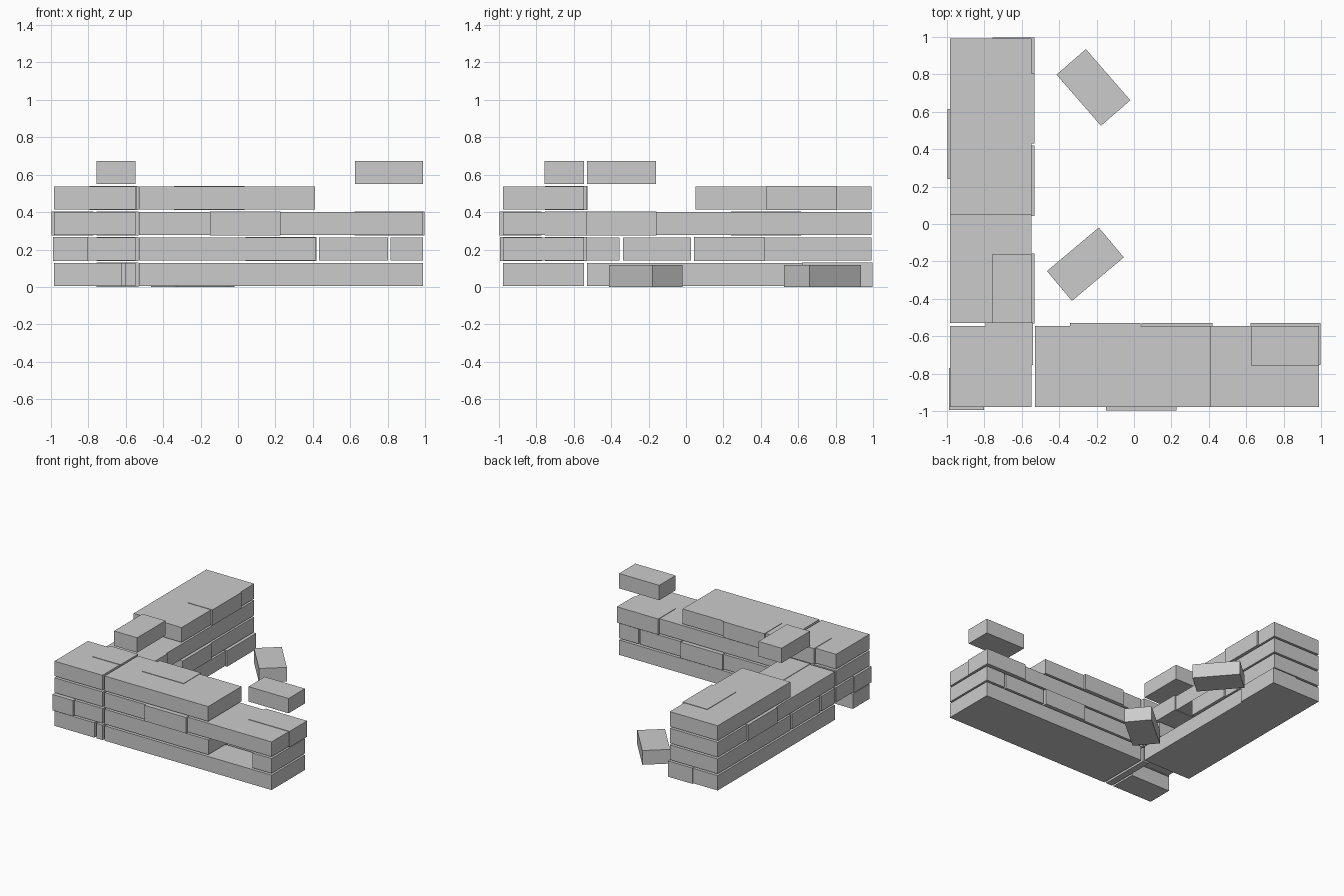
import bpy, math
from mathutils import Matrix

if "Cube" in bpy.data.objects:
    bpy.data.objects.remove(bpy.data.objects["Cube"])

stone = bpy.data.materials.new("grey brick")
stone.diffuse_color = (0.6, 0.6, 0.6, 1)
stone.use_nodes = True
stone.node_tree.nodes["Principled BSDF"].inputs["Base Color"].default_value = stone.diffuse_color

BASE, PITCH, H = 0.005, 0.1365, 0.122   # course spacing and brick height


def box(name, x0, x1, y0, y1, z0, z1):
    x, y, z = (x0, x1), (y0, y1), (z0, z1)
    v = [(x[i & 1], y[i >> 1 & 1], z[i >> 2]) for i in range(8)]
    f = [(0, 2, 3, 1), (4, 5, 7, 6), (0, 1, 5, 4), (2, 6, 7, 3), (0, 4, 6, 2), (1, 3, 7, 5)]
    me = bpy.data.meshes.new(name)
    me.from_pydata(v, [], f)
    me.materials.append(stone)
    ob = bpy.data.objects.new(name, me)
    bpy.context.collection.objects.link(ob)
    return ob


def course(name, k, x0, x1, y0, y1, poke=0.0):
    z = BASE + PITCH * k
    return box(name, x0, x1, y0, y1, z - poke, z + H + poke)


# wall thickness: outer row and inner row
OUT0, OUT1, IN0, IN1 = -0.983, -0.768, -0.757, -0.547
START, END = -0.528, 0.99
YF, YB = -0.978, -0.545

# front wall, running along x
for k, a, b in [(0, START, END), (1, START, 0.415), (1, 0.815, END),
                (2, START, END), (3, START, 0.413)]:
    course("front_wall_course", k, a, b, YF, YB)
course("front_wall_gap_brick", 1, 0.433, 0.802, IN0, YB)
course("front_wall_top_brick", 4, 0.625, END, IN0, YB)

# side wall, running along y
for k, a, b in [(0, START, 0.992), (1, START, -0.355), (1, 0.045, 0.992),
                (2, START, 0.992), (3, 0.05, 0.992)]:
    course("side_wall_course", k, OUT0, IN1, a, b)
course("side_wall_gap_brick", 1, OUT0, OUT1, -0.338, 0.028)
course("side_wall_top_brick", 4, IN0, IN1, START, -0.16)

# corner pillar, broken in the lowest course
course("corner_low_brick", 0, OUT0, -0.62, YF, -0.762)
course("corner_low_sliver", 0, -0.603, IN1, YF, YB)
for k in (1, 2, 3):
    course("corner_course", k, OUT0, IN1, YF, YB)

# bricks standing slightly proud of the wall faces
for k, x0, x1, y0, y1 in [
        (1, -0.345 + 0.385, 0.42, -0.755, -0.528),
        (2, -0.15, 0.227, -0.998, -0.772),
        (2, 0.622, 0.998, -0.755, -0.528),
        (3, -0.342, 0.034, -0.755, -0.528),
        (0, -0.757, -0.533, 0.62, 0.998),
        (1, -0.757, -0.533, 0.043, 0.42),
        (2, -0.998, -0.772, 0.24, 0.615),
        (2, -0.757, -0.533, -0.533, -0.157),
        (3, -0.757, -0.533, 0.43, 0.805),
        (1, -0.99, -0.803, -0.995, -0.77),
        (3, -0.795, -0.54, -0.755, -0.526)]:
    course("proud_brick", k, x0, x1, y0, y1, 0.004)

# two fallen bricks on the ground
for cx, cy, ang in [(-0.217, 0.73, -49), (-0.26, -0.215, 40)]:
    ob = box("fallen_brick", -0.181, 0.181, -0.104, 0.104, 0, 0.117)
    ob.matrix_world = Matrix.Translation((cx, cy, 0)) @ Matrix.Rotation(math.radians(ang), 4, 'Z')
